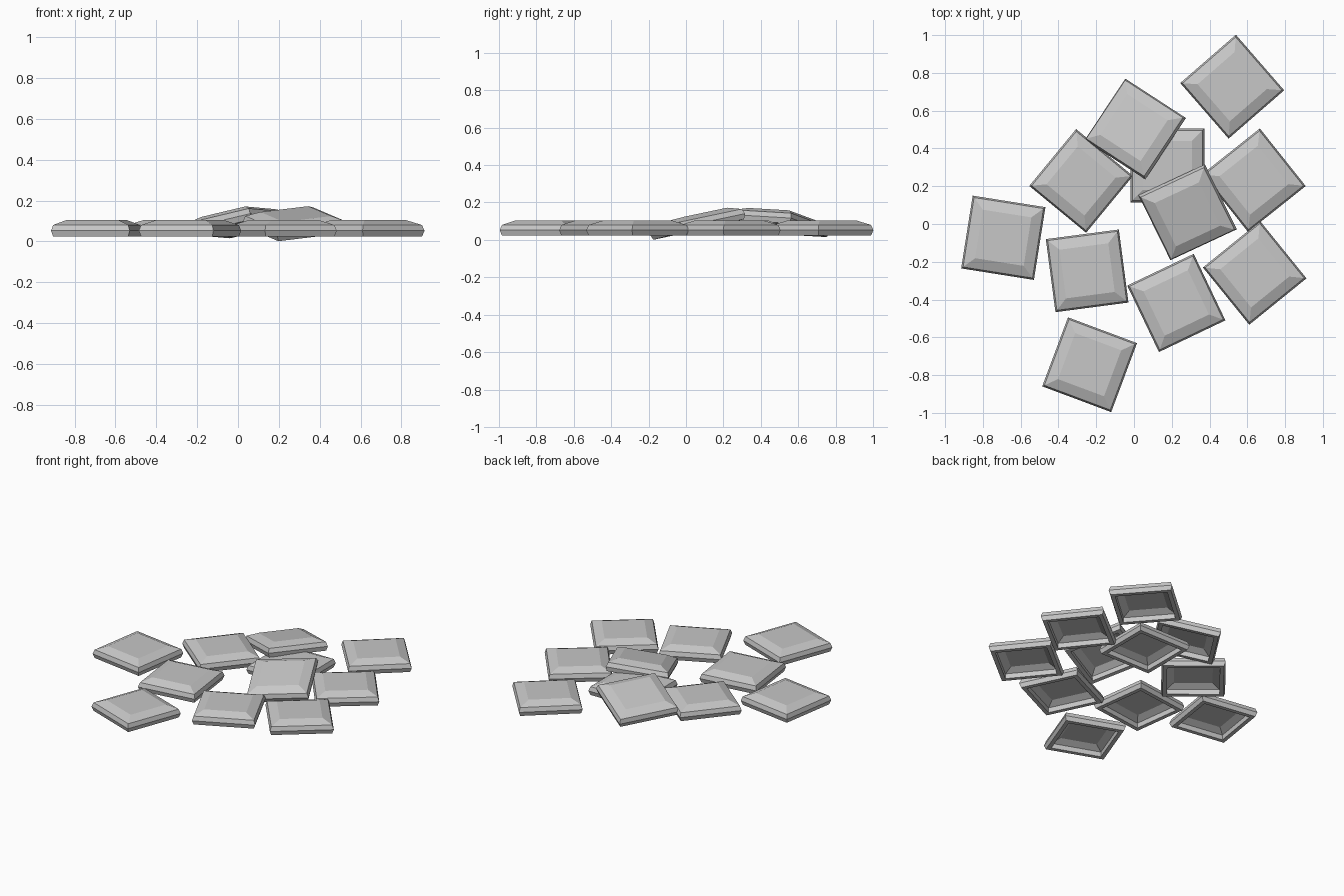
import bpy
import bmesh
from math import radians, atan
from mathutils import Matrix

cube = bpy.data.objects.get("Cube")
if cube:
    bpy.data.objects.remove(cube, do_unlink=True)

stone = bpy.data.materials.new("stone_grey")
stone.use_nodes = True
GREY = (0.57, 0.57, 0.57, 1)
stone.diffuse_color = GREY
stone.node_tree.nodes["Principled BSDF"].inputs["Base Color"].default_value = GREY

# Square section from the top plate, down the outside, and up into the hollow
# underside: (half width, height about the widest line)
SECTION = [(0.13, 0.052), (0.186, 0.028), (0.195, 0.0), (0.186, -0.028),
           (0.16, -0.028), (0.16, 0.005), (0.118, 0.028)]
CORNERS = [(1, 1), (-1, 1), (-1, -1), (1, -1)]


def tile_mesh():
    bm = bmesh.new()
    rings = [[bm.verts.new((sx * h, sy * h, z)) for sx, sy in CORNERS]
             for h, z in SECTION]
    bm.faces.new(rings[0])
    bm.faces.new(rings[-1])
    for a, b in zip(rings, rings[1:]):
        for i in range(4):
            j = (i + 1) % 4
            bm.faces.new((a[i], a[j], b[j], b[i]))
    bmesh.ops.recalc_face_normals(bm, faces=bm.faces)
    mesh = bpy.data.meshes.new("paving_tile")
    bm.to_mesh(mesh)
    bm.free()
    mesh.materials.append(stone)
    return mesh


MESH = tile_mesh()


def tile(name, x, y, turn, z=0.052, rise_x=0, rise_y=0):
    """Place a tile; rise_x and rise_y are slopes along its own axes."""
    ob = bpy.data.objects.new(name, MESH)
    ob.matrix_world = (Matrix.Translation((x, y, z))
                       @ Matrix.Rotation(radians(turn), 4, "Z")
                       @ Matrix.Rotation(-atan(rise_x), 4, "Y")
                       @ Matrix.Rotation(atan(rise_y), 4, "X"))
    bpy.context.collection.objects.link(ob)


# Tiles lying flat
tile("far_left_tile", 0.52, 0.727, 41)
tile("left_tile", 0.635, 0.232, 38.5)
tile("front_left_tile", 0.639, -0.259, 39)
tile("middle_tile", 0.177, 0.31, 0)
tile("back_right_tile", -0.28, 0.228, 50.5)
tile("outer_right_tile", -0.692, -0.073, -9)
tile("inner_right_tile", -0.248, -0.248, 7.5)
tile("front_middle_tile", 0.224, -0.418, 25.5)
tile("front_tile", -0.235, -0.745, -20.5)

# Tiles leaning on their neighbours
tile("back_leaning_tile", 0.007, 0.503, -33, 0.088, 0.2, -0.05)
tile("centre_leaning_tile", 0.284, 0.062, 25, 0.083, 0.11, 0.19)
